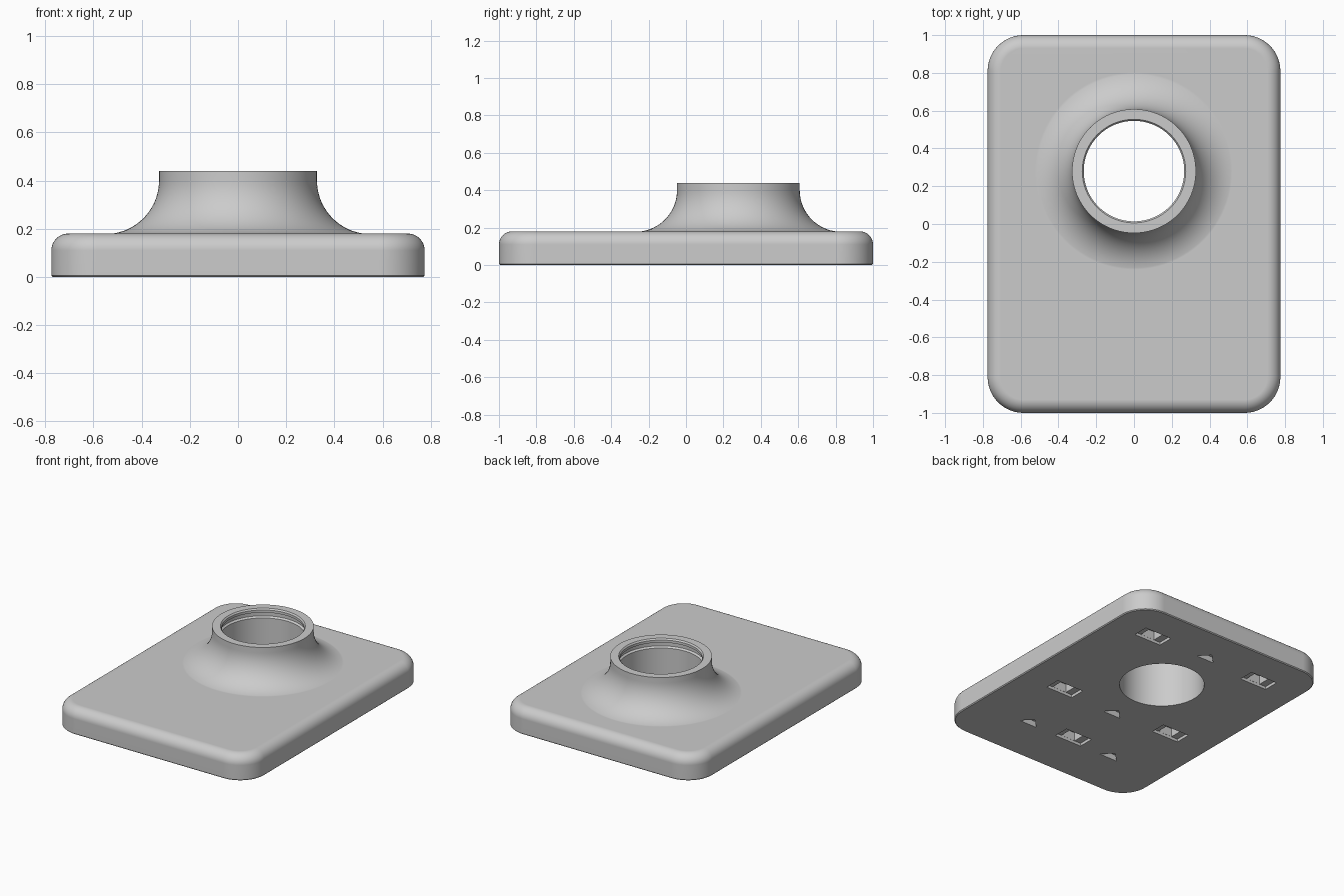
import bpy, bmesh, math
from mathutils import Vector

cube = bpy.data.objects.get("Cube")
if cube:
    bpy.data.objects.remove(cube, do_unlink=True)

HALF_X, HALF_Y, THICK = 0.775, 1.0, 0.18
NECK_Y, NECK_TOP = 0.28, 0.44

grey = bpy.data.materials.new("plain_grey")
grey.use_nodes = True
grey.diffuse_color = (0.6, 0.6, 0.6, 1)
grey.node_tree.nodes["Principled BSDF"].inputs["Base Color"].default_value = (0.6, 0.6, 0.6, 1)


def finish(name, bm):
    bmesh.ops.recalc_face_normals(bm, faces=bm.faces)
    mesh = bpy.data.meshes.new(name)
    bm.to_mesh(mesh)
    bm.free()
    mesh.materials.append(grey)
    ob = bpy.data.objects.new(name, mesh)
    bpy.context.collection.objects.link(ob)
    return ob


def prism(bm, outline, z0, z1):
    """Closed solid from a flat outline."""
    face = bm.faces.new([bm.verts.new((x, y, z0)) for x, y in outline])
    top = bmesh.ops.extrude_face_region(bm, geom=[face])["geom"]
    verts = [v for v in top if isinstance(v, bmesh.types.BMVert)]
    bmesh.ops.translate(bm, verts=verts, vec=(0, 0, z1 - z0))


def rectangle(x, y, w, d):
    return [(x + sx * w / 2, y + sy * d / 2) for sx, sy in ((-1, -1), (1, -1), (1, 1), (-1, 1))]


def lathe(name, profile, steps=96):
    """Closed solid of revolution around the neck axis."""
    bm = bmesh.new()
    rings = []
    for r, z in profile:
        rings.append([bm.verts.new((r * math.cos(a), NECK_Y + r * math.sin(a), z))
                      for a in (math.tau * i / steps for i in range(steps))])
    for lo, hi in zip(rings, rings[1:]):
        for i in range(steps):
            j = (i + 1) % steps
            bm.faces.new((lo[i], lo[j], hi[j], hi[i]))
    bm.faces.new(rings[0])
    bm.faces.new(rings[-1])
    return finish(name, bm)


def boolean(target, tool, operation):
    mod = target.modifiers.new(tool.name, "BOOLEAN")
    mod.operation, mod.object, mod.solver = operation, tool, "EXACT"
    bpy.context.view_layer.objects.active = target
    bpy.ops.object.modifier_apply(modifier=mod.name)
    bpy.data.objects.remove(tool, do_unlink=True)


# Base plate: rounded rectangle with a rolled upper edge and a tiny lower chamfer
bm = bmesh.new()
bmesh.ops.create_cube(bm, size=1)
for v in bm.verts:
    v.co = Vector((v.co.x * HALF_X * 2, v.co.y * HALF_Y * 2, (v.co.z + 0.5) * THICK))
upright = [e for e in bm.edges if abs(e.verts[0].co.z - e.verts[1].co.z) > 0.1]
bmesh.ops.bevel(bm, geom=upright, offset=0.19, segments=14, profile=0.5, affect="EDGES")
for height, size, segs in ((THICK, 0.07, 8), (0, 0.006, 1)):
    rim = [e for e in bm.edges if all(abs(v.co.z - height) < 1e-4 for v in e.verts)]
    bmesh.ops.bevel(bm, geom=rim, offset=size, segments=segs, profile=0.5, affect="EDGES")
base = finish("base_with_neck", bm)

# Flared neck, blended into the plate by a quarter-round
R = 0.222
profile = [(0.55, 0.09)]
for i in range(19):
    a = math.pi / 2 * i / 18
    profile.append((0.55 - R * math.sin(a), 0.4 - R * math.cos(a)))
profile.append((0.328, NECK_TOP))
boolean(base, lathe("neck", profile), "UNION")

# Through bore with a lip and a groove near the mouth
bore = [(0.273, -0.1), (0.273, 0.37), (0.285, 0.38), (0.285, 0.405),
        (0.266, 0.412), (0.266, 0.43), (0.274, NECK_TOP), (0.274, 0.5)]
boolean(base, lathe("bore", bore), "DIFFERENCE")

# Underside: stepped rectangular pockets
slots = [(s * 0.445, y) for s in (-1, 1) for y in (0.72, -0.165)] + [(0, -0.608)]
shelf, well = bmesh.new(), bmesh.new()
for x, y in slots:
    prism(shelf, rectangle(x, y, 0.21, 0.11), -0.05, 0.02)
    prism(well, rectangle(x, y, 0.11, 0.108), -0.05, 0.08)
boolean(base, finish("pocket_shelf", shelf), "DIFFERENCE")
boolean(base, finish("pocket_well", well), "DIFFERENCE")

# Underside: small triangular notches pointing to the back
notches = bmesh.new()
for x, y in ((0, 0.74), (0, -0.195), (0.338, -0.632), (-0.338, -0.632)):
    prism(notches, [(x - 0.07, y - 0.03), (x + 0.07, y - 0.03), (x, y + 0.04)], -0.05, 0.04)
boolean(base, finish("notch", notches), "DIFFERENCE")

# Smooth curved walls, crisp rims, flat planes kept flat
bpy.ops.object.select_all(action="DESELECT")
base.select_set(True)
bpy.context.view_layer.objects.active = base
bpy.ops.object.shade_smooth_by_angle(angle=math.radians(30))
weighted = base.modifiers.new("weighted_normals", "WEIGHTED_NORMAL")
weighted.keep_sharp = True
